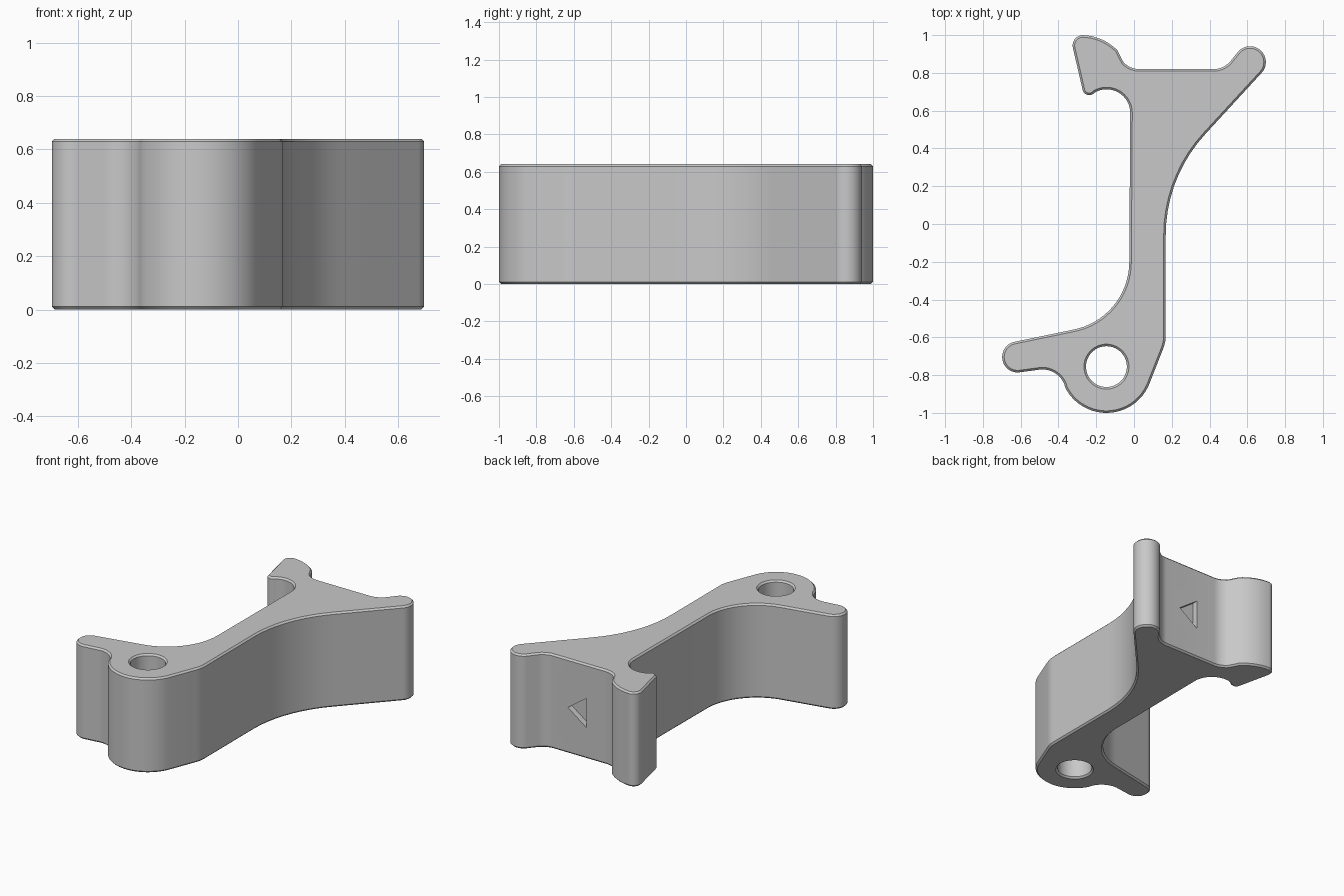
import bpy, bmesh, math

if "Cube" in bpy.data.objects:
    bpy.data.objects.remove(bpy.data.objects["Cube"], do_unlink=True)

HEIGHT, CHAMFER = 0.64, 0.011

# One matte grey for the whole part
grey = bpy.data.materials.new("plain_grey")
grey.use_nodes = True
colour = (0.58, 0.58, 0.58, 1)
grey.diffuse_color = colour
grey.node_tree.nodes["Principled BSDF"].inputs["Base Color"].default_value = colour

# Outline as arcs joined by straight lines: x, y, radius, start and end angle.
# Rising angles are rounded corners, falling angles are hollows.
ARCS = [
    (-0.146, -0.755, 0.245, -153, -23),   # pivot boss
    (-0.022, -0.59, 0.19, -23, 0),        # bend into the shank
    (0.958, -0.06, 0.79, 180, 137),       # long hollow
    (0.614, 0.857, 0.084, -43, 135),      # long arm tip
    (0.42, 0.94, 0.12, -45, -90),         # end of the flat
    (0.03, 0.94, 0.12, -90, -135),        # start of the hook
    (-0.28, 0.73, 0.27, 45, 88),          # hook back
    (-0.27, 0.945, 0.055, 92, 192),       # hook top
    (-0.237, 0.718, 0.036, 193, 300),     # hook point
    (-0.145, 0.588, 0.125, 120, 0),       # hook notch
    (-0.391, -0.2, 0.366, 0, -80),        # sweep to the finger
    (-0.616, -0.704, 0.082, 100, 280),    # finger tip
    (-0.485, -0.895, 0.125, 100, 22),     # hollow under the finger
]


def arc(x, y, r, a0, a1):
    n = max(3, round(abs(a1 - a0) / 5))
    angles = [math.radians(a0 + (a1 - a0) * i / n) for i in range(n + 1)]
    return [(x + r * math.cos(a), y + r * math.sin(a)) for a in angles]


def outline(inset, z):
    pts = []
    for x, y, r, a0, a1 in ARCS:
        pts += arc(x, y, r - inset if a1 > a0 else r + inset, a0, a1)
    return [(px, py, z) for px, py in pts]


def circle(r, z):
    return [(px, py, z) for px, py in arc(-0.146, -0.755, r, 0, 360)[:-1]]


def loft(name, rings):
    """Closed solid through a stack of equal rings."""
    bm = bmesh.new()
    loops = [[bm.verts.new(p) for p in ring] for ring in rings]
    for low, high in zip(loops, loops[1:]):
        for i in range(len(low)):
            j = (i + 1) % len(low)
            bm.faces.new((low[i], low[j], high[j], high[i]))
    bm.faces.new(loops[0][::-1])
    bm.faces.new(loops[-1])
    bmesh.ops.recalc_face_normals(bm, faces=bm.faces)
    mesh = bpy.data.meshes.new(name)
    bm.to_mesh(mesh)
    bm.free()
    mesh.materials.append(grey)
    obj = bpy.data.objects.new(name, mesh)
    bpy.context.collection.objects.link(obj)
    return obj


# Chamfered lever body
body = loft("lever_body", [
    outline(CHAMFER, 0), outline(0, CHAMFER),
    outline(0, HEIGHT - CHAMFER), outline(CHAMFER, HEIGHT)])

# Pivot hole with chamfered rims
BORE = 0.108
hole = loft("pivot_hole_cutter", [
    circle(BORE + 2 * CHAMFER, -CHAMFER), circle(BORE, CHAMFER),
    circle(BORE, HEIGHT - CHAMFER), circle(BORE + 2 * CHAMFER, HEIGHT + CHAMFER)])

# Triangular recess in the flat back face
TRIANGLE = [(0.17, 0.21), (0.31, 0.31), (0.17, 0.41)]
recess = loft("triangle_cutter", [[(x, y, z) for x, z in TRIANGLE] for y in (0.78, 0.86)])

for cutter in (hole, recess):
    cut = body.modifiers.new(cutter.name, "BOOLEAN")
    cut.operation = "DIFFERENCE"
    cut.solver = "EXACT"
    cut.object = cutter

bpy.ops.object.select_all(action="DESELECT")
body.select_set(True)
bpy.context.view_layer.objects.active = body
for cutter in (hole, recess):
    bpy.ops.object.modifier_apply(modifier=cutter.name)
    bpy.data.objects.remove(cutter, do_unlink=True)
bpy.ops.object.shade_smooth_by_angle(angle=math.radians(25))
